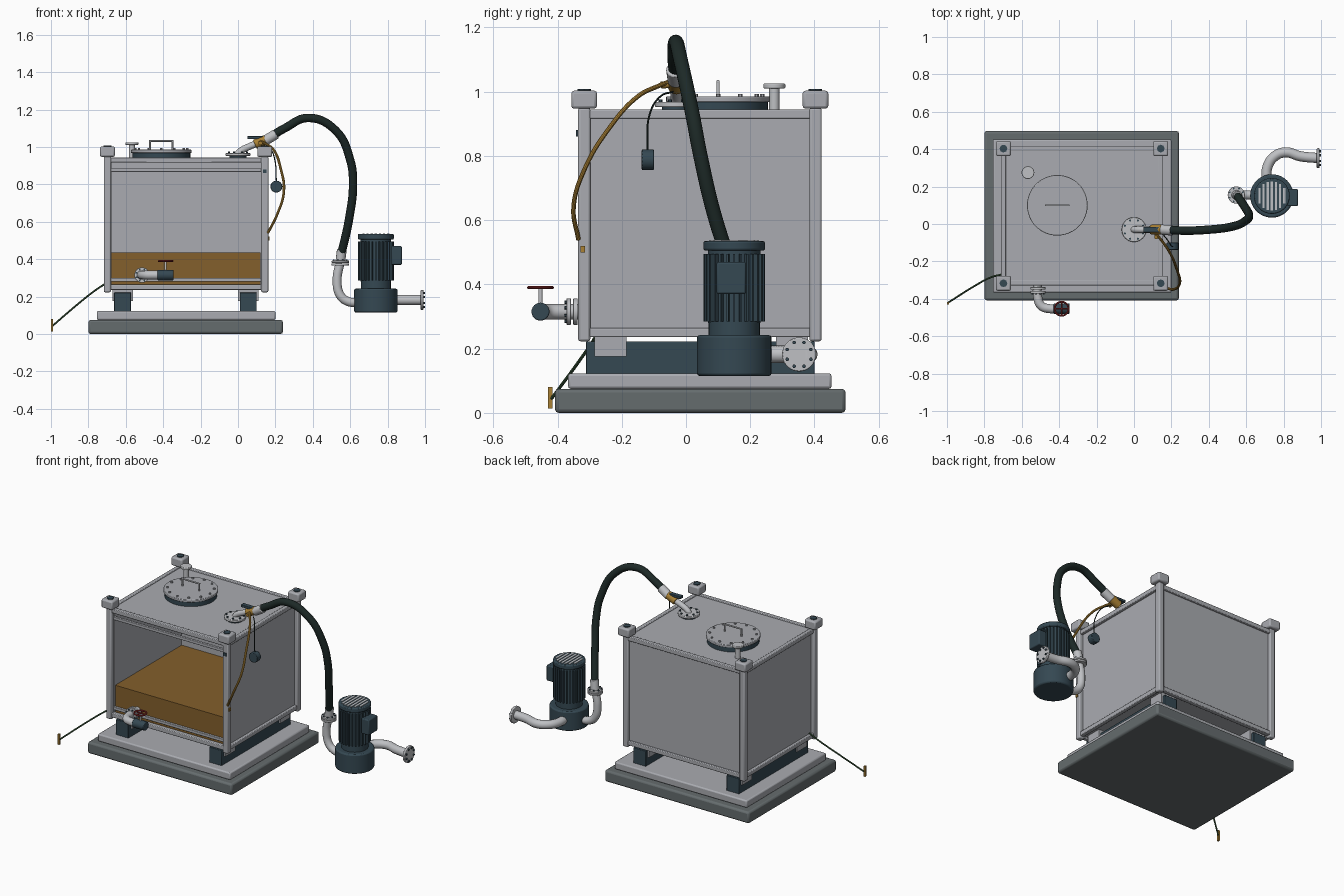
import bpy, math
from mathutils import Vector, Matrix

if "Cube" in bpy.data.objects:
    bpy.data.objects.remove(bpy.data.objects["Cube"], do_unlink=True)


def material(name, r, g, b):
    m = bpy.data.materials.new(name)
    m.use_nodes = True
    m.diffuse_color = (r, g, b, 1)
    m.node_tree.nodes["Principled BSDF"].inputs["Base Color"].default_value = (r, g, b, 1)
    return m


STEEL = material("steel grey", .40, .41, .44)
PIPE = material("light pipe grey", .52, .53, .55)
STONE = material("dark base grey", .13, .15, .155)
TEAL = material("dark teal", .035, .065, .085)
RUBBER = material("black rubber", .012, .022, .02)
LIQUID = material("brown liquid", .23, .115, .025)
YELLOW = material("ochre yellow", .40, .22, .035)
GREEN = material("cable green", .05, .11, .05)
RED = material("handwheel red", .28, .025, .025)


def finish(o, name, mat, bevel=0):
    o.name = name
    o.data.materials.clear()
    o.data.materials.append(mat)
    if bevel:
        b = o.modifiers.new("Bevel", "BEVEL")
        b.width, b.segments = bevel, 2
    bpy.ops.object.select_all(action="DESELECT")
    o.select_set(True)
    bpy.context.view_layer.objects.active = o
    bpy.ops.object.shade_smooth_by_angle(angle=math.radians(35))
    return o


def box(name, lo, hi, mat, bevel=0):
    lo, hi = Vector(lo), Vector(hi)
    bpy.ops.mesh.primitive_cube_add(size=1)
    o = bpy.context.object
    o.data.transform(Matrix.Translation((lo + hi) / 2) @ Matrix.Diagonal((*(hi - lo), 1)))
    return finish(o, name, mat, bevel)


def rod(name, a, b, r, mat, sides=32, bevel=0, r2=None):
    a, b = Vector(a), Vector(b)
    bpy.ops.mesh.primitive_cone_add(vertices=sides, radius1=r, radius2=r if r2 is None else r2,
                                    depth=(b - a).length)
    o = bpy.context.object
    turn = Vector((0, 0, 1)).rotation_difference(b - a).to_matrix().to_4x4()
    o.data.transform(Matrix.Translation((a + b) / 2) @ turn)
    return finish(o, name, mat, bevel)


def tube(name, pts, r, mat, sides=4):
    c = bpy.data.curves.new(name, "CURVE")
    c.dimensions = "3D"
    c.bevel_depth, c.bevel_resolution, c.resolution_u = r, sides, 10
    c.use_fill_caps = True
    s = c.splines.new("BEZIER")
    s.bezier_points.add(len(pts) - 1)
    for p, co in zip(s.bezier_points, pts):
        p.co = co
        p.handle_left_type = p.handle_right_type = "AUTO"
    o = bpy.data.objects.new(name, c)
    bpy.context.collection.objects.link(o)
    bpy.context.view_layer.update()
    bpy.ops.object.select_all(action="DESELECT")
    o.select_set(True)
    bpy.context.view_layer.objects.active = o
    bpy.ops.object.convert(target="MESH")
    return finish(bpy.context.object, name, mat)


def bolts(name, centre, axis, ring, r, height, count, mat):
    """Bolt heads around a flange whose face is at centre."""
    axis = Vector(axis)
    u = axis.orthogonal().normalized()
    for i in range(count):
        p = Vector(centre) + Matrix.Rotation(math.tau * (i + .5) / count, 3, axis) @ u * ring
        rod(name, p, p + axis * height, r, mat, 6)


# Base slabs and skids
box("base_slab", (-.80, -.408, 0), (.24, .497, .075), STONE, .012)
box("plinth", (-.755, -.367, .075), (.20, .453, .123), STEEL, .008)
for x in (-.617, .055):
    box("skid", (x - .045, -.312, .12), (x + .045, .40, .222), TEAL, .003)
    for y in (-.235, .33):
        box("skid_foot", (x - .055, y - .05, .175), (x + .055, y + .05, .25), STEEL)

# Tank shell, open at the front
X0, X1, Y0, Y1, Z0, Z1 = -.685, .13, -.31, .395, .245, .935
box("tank_left_wall", (X1 - .008, Y0, Z0), (X1 + .008, Y1, Z1), STEEL)
box("tank_right_wall", (X0 - .008, Y0, Z0), (X0 + .008, Y1, Z1), STEEL)
box("tank_back_wall", (X0, Y1 - .008, Z0), (X1, Y1 + .008, Z1), STEEL)
box("tank_floor", (X0, Y0, Z0), (X1, Y1, Z0 + .012), STEEL)
box("tank_roof", (X0, Y0, Z1 - .01), (X1, Y1, Z1 + .003), STEEL)
box("liquid", (X0 + .009, Y0 + .012, Z0 + .012), (X1 - .009, Y1 - .009, .435), LIQUID)

# Frame rails, posts and stacking caps
for z in (.25, .93):
    for y in (-.315, .403):
        box("frame_rail_x", (X0, y - .014, z - .014), (X1, y + .014, z + .014), STEEL, .004)
    for x in (-.698, .143):
        box("frame_rail_y", (x - .013, Y0, z - .014), (x + .013, Y1, z + .014), STEEL, .004)
for z in (.29, .876):
    box("front_lip", (X0, -.314, z - .01), (X1, -.296, z + .01), STEEL, .003)
for x in (-.698, .143):
    for y in (-.317, .403):
        box("corner_post", (x - .019, y - .019, .223), (x + .019, y + .019, .95), STEEL, .007)
        box("corner_cap", (x - .04, y - .04, .947), (x + .04, y + .04, 1.003), STEEL, .009)
        rod("cap_plug", (x, y, 1.0), (x, y, 1.008), .021, TEAL, 8)
box("name_plate", (.133, -.342, .86), (.152, -.334, .88), TEAL)

# Manhole with bolted lid and handle
mx, my = -.41, .10
rod("manhole_neck", (mx, my, .93), (mx, my, .968), .155, TEAL, 48)
rod("manhole_lid", (mx, my, .968), (mx, my, .985), .162, STEEL, 48, .003)
bolts("lid_bolt", (mx, my, .985), (0, 0, 1), .138, .007, .008, 12, STEEL)
for dx in (-.06, .06):
    rod("handle_leg", (mx + dx, my, .98), (mx + dx, my, 1.032), .005, PIPE, 12)
rod("handle_grip", (mx - .065, my, 1.032), (mx + .065, my, 1.032), .005, PIPE, 12)

# Vent stub
rod("vent_pipe", (-.567, .275, .93), (-.567, .275, 1.012), .016, PIPE)
rod("vent_flange", (-.567, .275, 1.01), (-.567, .275, 1.025), .034, PIPE, 32, .003)

# Suction outlet on the roof
rod("outlet_pad", (0, -.03, .935), (0, -.03, .952), .045, TEAL)
rod("outlet_flange", (0, -.03, .952), (0, -.03, .968), .066, PIPE, 40, .003)
bolts("outlet_bolt", (0, -.03, .968), (0, 0, 1), .053, .006, .007, 8, TEAL)
tube("outlet_elbow", [(-.005, -.03, .955), (.01, -.03, .975), (.06, -.03, 1.002), (.12, -.03, 1.025)], .018, PIPE)
rod("ball_valve", (.09, -.03, 1.014), (.15, -.03, 1.04), .026, YELLOW, 24, .004)
box("valve_lever", (.05, -.045, 1.042), (.165, -.015, 1.058), TEAL, .003)
rod("hose_collar", (.145, -.03, 1.034), (.205, -.035, 1.07), .027, PIPE, 24, .004)

# Ribbed transfer hose
path = [(.17, -.03, 1.052), (.25, -.035, 1.10), (.375, -.032, 1.155), (.52, -.015, 1.09), (.60, .02, .93),
        (.615, .045, .80), (.593, .09, .61), (.553, .15, .43)]
tube("transfer_hose", path, .0225, RUBBER, 6)

# Pump inlet pipe
rod("inlet_collar", (.555, .15, .45), (.547, .155, .385), .026, PIPE, 24, .003)
for z in (.365, .38):
    rod("inlet_flange", (.547, .155, z), (.547, .155, z + .012), .046, PIPE, 32, .002)
bolts("inlet_bolt", (.547, .155, .392), (0, 0, 1), .037, .005, .006, 8, TEAL)
tube("inlet_bend", [(.545, .155, .38), (.53, .155, .29), (.545, .155, .21), (.585, .155, .175), (.66, .155, .168)], .024, PIPE)

# Pump body, finned motor and terminal box
px, py = .737, .15
rod("pump_volute", (px, py, .115), (px, py, .242), .116, TEAL, 40, .008)
rod("motor_neck", (px, py, .24), (px, py, .285), .08, TEAL)
rod("motor_core", (px, py, .28), (px, py, .51), .082, TEAL, 40)
for i in range(28):
    fin = box("motor_fin", (.075, -.003, .285), (.096, .003, .495), TEAL)
    fin.matrix_world = Matrix.Translation((px, py, 0)) @ Matrix.Rotation(math.tau * i / 28, 4, "Z")
rod("fan_cover", (px, py, .505), (px, py, .535), .096, TEAL, 40, .006)
for i in range(-3, 4):
    half = math.sqrt(.078 ** 2 - (i * .022) ** 2)
    box("fan_grille_bar", (px + i * .022 - .006, py - half, .533), (px + i * .022 + .006, py + half, .538), PIPE)
box("terminal_box", (.82, .095, .37), (.876, .187, .47), TEAL, .006)

# Pump discharge pipe
tube("discharge_pipe", [(.71, .22, .182), (.712, .30, .182), (.75, .36, .182), (.81, .383, .182), (.89, .362, .182),
                        (.99, .352, .182)], .027, PIPE)
rod("discharge_flange", (.977, .352, .182), (.992, .352, .182), .053, PIPE, 36, .003)
bolts("discharge_bolt", (.992, .352, .182), (1, 0, 0), .04, .006, .007, 8, TEAL)

# Drain pipe, valve and handwheel
for y in (-.337, -.358):
    rod("drain_flange", (-.513, y, .315), (-.513, y - .014, .315), .041, PIPE, 32, .002)
bolts("drain_bolt", (-.513, -.372, .315), (0, -1, 0), .032, .005, .006, 8, TEAL)
tube("drain_pipe", [(-.513, -.30, .315), (-.515, -.39, .315), (-.495, -.438, .315), (-.45, -.453, .315), (-.39, -.453, .315)], .024, PIPE)
rod("drain_valve", (-.43, -.453, .315), (-.345, -.453, .315), .028, TEAL, 24, .004)
rod("valve_stem", (-.387, -.453, .33), (-.387, -.453, .392), .006, PIPE, 12)
bpy.ops.mesh.primitive_torus_add(location=(-.387, -.453, .39), major_radius=.037, minor_radius=.005,
                                 major_segments=32, minor_segments=8)
finish(bpy.context.object, "handwheel_rim", RED)
for d in ((.037, 0), (0, .037)):
    rod("handwheel_spoke", (-.387 - d[0], -.453 - d[1], .39), (-.387 + d[0], -.453 + d[1], .39), .004, RED, 8)

# Grounding cable with clamp
tube("ground_cable", [(-.70, -.268, .275), (-.765, -.285, .232), (-.85, -.33, .165), (-.99, -.418, .045)], .005, GREEN, 2)
box("ground_clamp", (-1.0, -.43, .013), (-.988, -.416, .08), YELLOW)

# Vapour line and its fittings
tube("vapour_line", [(.12, -.055, 1.03), (.145, -.085, 1.018), (.19, -.15, .985), (.228, -.24, .885), (.245, -.315, .76),
                     (.21, -.35, .64), (.16, -.335, .54)], .007, YELLOW, 3)
rod("vapour_fitting", (.12, -.03, 1.025), (.12, -.078, 1.02), .011, YELLOW, 12)
box("vapour_clip", (.15, -.328, .50), (.168, -.314, .52), YELLOW)

# Hanging level sensor
tube("sensor_cable", [(.14, -.04, 1.0), (.175, -.08, .985), (.197, -.113, .93), (.205, -.12, .82)], .003, RUBBER, 2)
rod("level_sensor", (.205, -.138, .788), (.205, -.10, .788), .032, TEAL, 16, .003)
